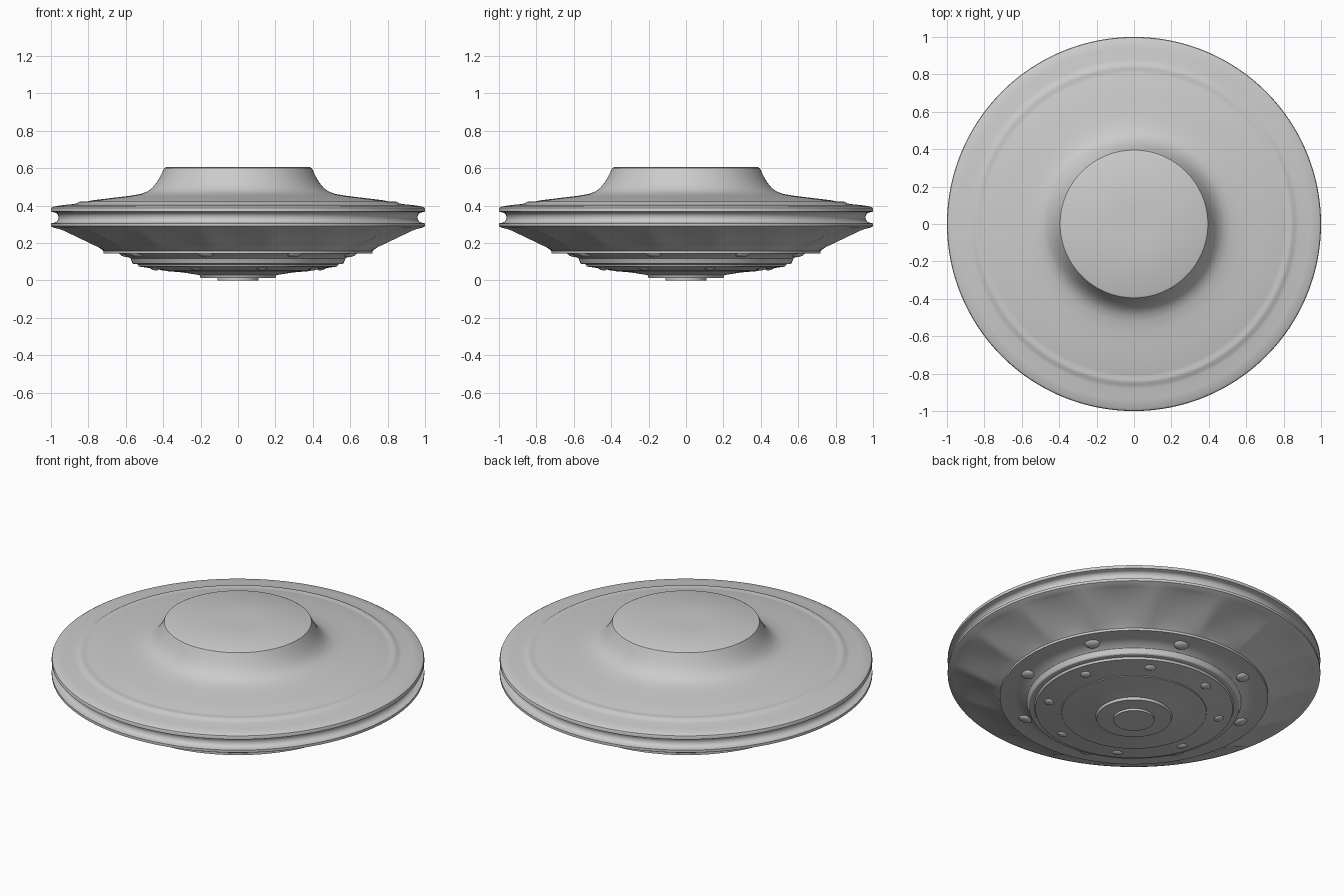
import bpy, bmesh, math
from mathutils import Matrix

if "Cube" in bpy.data.objects:
    bpy.data.objects.remove(bpy.data.objects["Cube"])

SEG = 192
FLUTES = 16


def finish(name, bm, angle=30):
    bmesh.ops.remove_doubles(bm, verts=bm.verts, dist=1e-5)
    bmesh.ops.recalc_face_normals(bm, faces=bm.faces)
    me = bpy.data.meshes.new(name)
    bm.to_mesh(me)
    bm.free()
    ob = bpy.data.objects.new(name, me)
    bpy.context.collection.objects.link(ob)
    bpy.ops.object.select_all(action='DESELECT')
    ob.select_set(True)
    bpy.context.view_layer.objects.active = ob
    bpy.ops.object.shade_smooth_by_angle(angle=math.radians(angle))
    return ob


def lathe(name, profile, lift=None):
    """Revolve (r, z) points; lift(r, angle) optionally raises the surface."""
    bm = bmesh.new()
    rings = []
    for r, z in profile:
        ring = []
        for i in range(SEG):
            a = 2 * math.pi * i / SEG
            dz = lift(r, a) if lift else 0
            ring.append(bm.verts.new((r * math.cos(a), r * math.sin(a), z + dz)))
        rings.append(ring)
    for lo, hi in zip(rings, rings[1:]):
        for i in range(SEG):
            j = (i + 1) % SEG
            bm.faces.new((lo[i], lo[j], hi[j], hi[i]))
    for ring, (r, z) in ((rings[0], profile[0]), (rings[-1], profile[-1])):
        if r < 0.15:
            bm.faces.new(ring)
    return finish(name, bm)


# upper hull: flat neck top, flared collar, ridge ring, rim
lathe("upper_hull", [
    (0.10, 0.605), (0.385, 0.605), (0.395, 0.600), (0.405, 0.578), (0.42, 0.548),
    (0.437, 0.52), (0.46, 0.493), (0.485, 0.475), (0.52, 0.462), (0.58, 0.452),
    (0.68, 0.440), (0.78, 0.428), (0.805, 0.422), (0.82, 0.420), (0.835, 0.422),
    (0.85, 0.420), (0.862, 0.412), (0.88, 0.408), (0.94, 0.402), (0.985, 0.395),
    (0.997, 0.388), (1.0, 0.380), (1.0, 0.368), (0.985, 0.364)])

# rim channel: rounded groove around the edge
groove = [(0.985 - 0.025 * math.sin(math.pi * k / 10),
           0.336 + 0.028 * math.cos(math.pi * k / 10)) for k in range(11)]
lathe("rim_channel", groove)


# fluted lower cone
def flute(r, a):
    t = (r - 0.72) / 0.26
    if not 0 < t < 1:
        return 0
    return 0.016 * abs(math.cos(a * FLUTES / 2)) * math.sin(math.pi * t) ** 0.7


cone = [(0.72 + 0.26 * k / 14, 0.158 + 0.122 * k / 14) for k in range(14, -1, -1)]
lathe("fluted_cone", [(0.985, 0.308), (1.0, 0.305), (1.0, 0.290)] + cone
      + [(0.72, 0.145)], flute)

# stepped belly
lathe("belly", [
    (0.72, 0.145), (0.64, 0.143), (0.60, 0.135), (0.575, 0.118), (0.565, 0.092),
    (0.56, 0.088), (0.535, 0.086), (0.53, 0.074), (0.39, 0.054), (0.388, 0.050),
    (0.30, 0.043), (0.24, 0.034), (0.205, 0.028), (0.20, 0.014), (0.11, 0.012),
    (0.11, 0.0)])


# oval belly lights in two rings
def light_ring(name, radius, z, phase, size):
    bm = bmesh.new()
    for k in range(8):
        a = math.radians(phase + 45 * k)
        m = (Matrix.Rotation(a, 4, 'Z') @ Matrix.Translation((radius, 0, z))
             @ Matrix.Rotation(math.radians(-14), 4, 'Y')
             @ Matrix.Diagonal((size * 0.85, size, size * 0.4, 1)))
        bmesh.ops.create_uvsphere(bm, u_segments=24, v_segments=12, radius=1, matrix=m)
    finish(name, bm)


light_ring("outer_lights", 0.625, 0.142, 29, 0.042)
light_ring("inner_lights", 0.465, 0.067, 16, 0.031)
